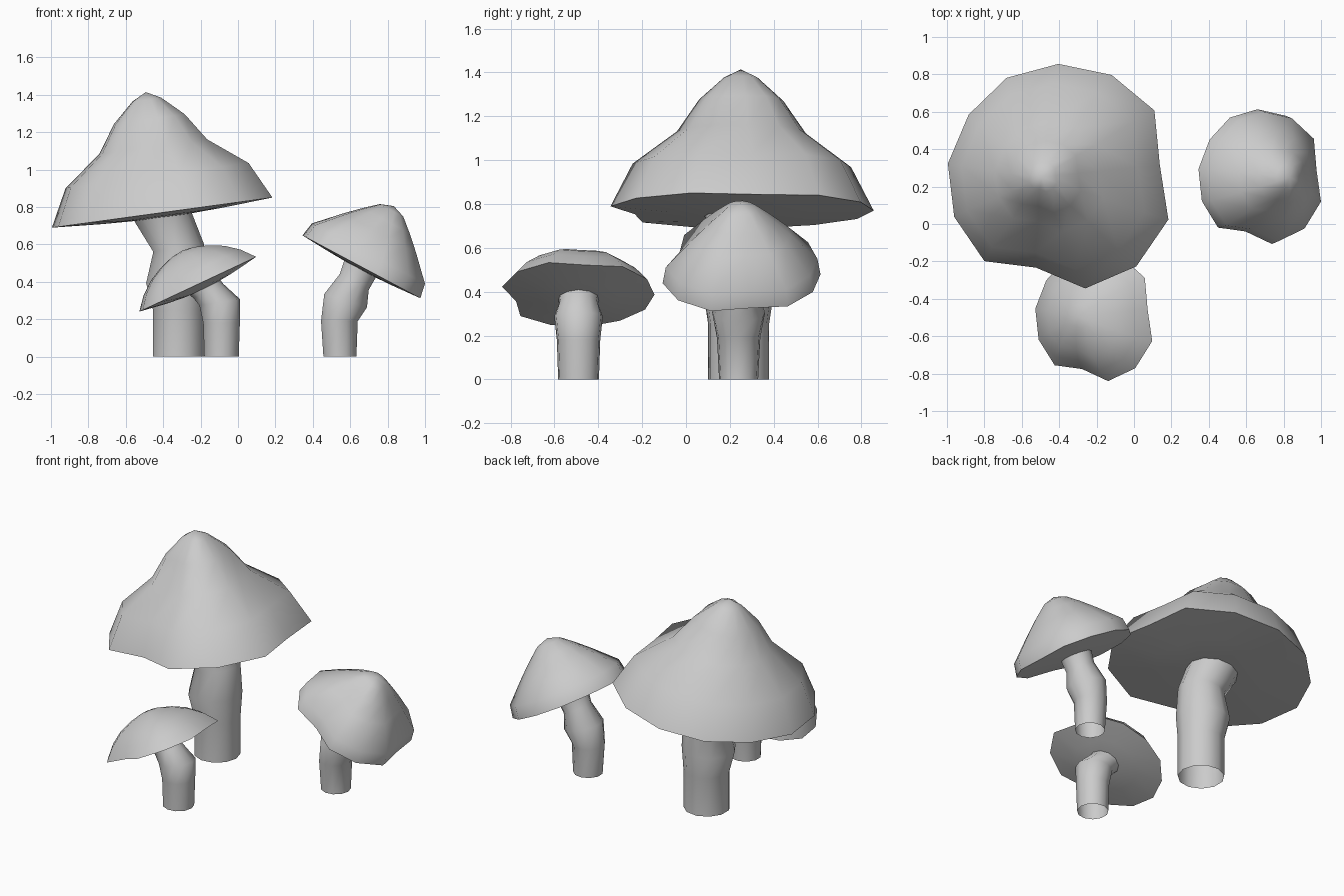
import bpy, math
from mathutils import Matrix, Vector

if "Cube" in bpy.data.objects:
    bpy.data.objects.remove(bpy.data.objects["Cube"])

# Shared wobbly cap outline: 13 sides with two dents
OUTLINE = [1, .98, 1, 1.01, 1.03, 1.05, .92, 1.06, 1.06, 1.02, .83, 1, 1]


def finish(name, verts, faces):
    mesh = bpy.data.meshes.new(name)
    mesh.from_pydata([tuple(v) for v in verts], [], faces)
    mesh.update()
    ob = bpy.data.objects.new(name, mesh)
    bpy.context.collection.objects.link(ob)
    bpy.ops.object.select_all(action='DESELECT')
    ob.select_set(True)
    bpy.context.view_layer.objects.active = ob
    bpy.ops.object.shade_smooth_by_angle(angle=math.radians(58))
    return ob


def bridge(rings, n):
    return [(r * n + i, r * n + (i + 1) % n, (r + 1) * n + (i + 1) % n, (r + 1) * n + i)
            for r in range(rings - 1) for i in range(n)]


def cap(name, centre, tilt, radius, profile, apex, sag):
    """Tilted cap: sagging underside, rim, then profile rings up to the apex."""
    n = len(OUTLINE)
    rings = [(.25, -sag), (.55, -sag * .7), (1, 0)] + profile
    m = Matrix.Translation(centre) @ Matrix.Rotation(tilt, 4, 'Y')
    verts = []
    for frac, h in rings:
        for i in range(n):
            a = math.radians(-187) + math.tau * (n - i) / n
            k = OUTLINE[i]
            verts.append(m @ Vector((frac * radius * k * math.cos(a),
                                     frac * radius * k * math.sin(a), h)))
    # outline runs clockwise, so reverse the winding
    faces = [f[::-1] for f in bridge(len(rings), n)]
    low, top = len(verts), len(verts) + 1
    verts += [m @ Vector((0, 0, -sag)), m @ Vector((0, 0, apex))]
    last = (len(rings) - 1) * n
    for i in range(n):
        j = (i + 1) % n
        faces.append((low, i, j))
        faces.append((top, last + j, last + i))
    return finish(name, verts, faces)


def stem(name, y, path, n=11):
    """Open tube through (x, z, radius, lean) rings."""
    verts = []
    for x, z, r, lean in path:
        m = Matrix.Translation((x, y, z)) @ Matrix.Rotation(lean, 4, 'Y')
        for i in range(n):
            a = math.tau * i / n
            verts.append(m @ Vector((r * math.cos(a), r * math.sin(a), 0)))
    return finish(name, verts, bridge(len(path), n))


# Large mushroom
cap("large_cap", (-.405, .25, .77), -.136, .6,
    [(.83, .2), (.49, .355), (.32, .505), (.13, .61)], .65, .025)
stem("large_stem", .24, [(-.32, 0, .14, 0), (-.32, .25, .14, 0), (-.335, .4, .163, -.05),
                         (-.32, .58, .14, -.15), (-.4, .74, .155, -.2), (-.42, .8, .17, -.14)])

# Right mushroom
cap("right_cap", (.66, .25, .48), .49, .36,
    [(.96, .08), (.62, .205), (.4, .28), (.2, .342)], .368, .015)
stem("right_stem", .24, [(.543, 0, .09, 0), (.54, .19, .1, 0), (.573, .3, .122, .3),
                         (.62, .4, .09, .5), (.66, .49, .1, .49)])

# Small front mushroom
cap("small_cap", (-.215, -.495, .387), -.438, .348,
    [(.83, .07), (.63, .125), (.4, .165), (.18, .19)], .198, .035)
stem("small_stem", -.49, [(-.09, 0, .094, 0), (-.09, .18, .1, 0), (-.1, .29, .112, -.15),
                          (-.16, .35, .09, -.45), (-.21, .4, .1, -.44)])
